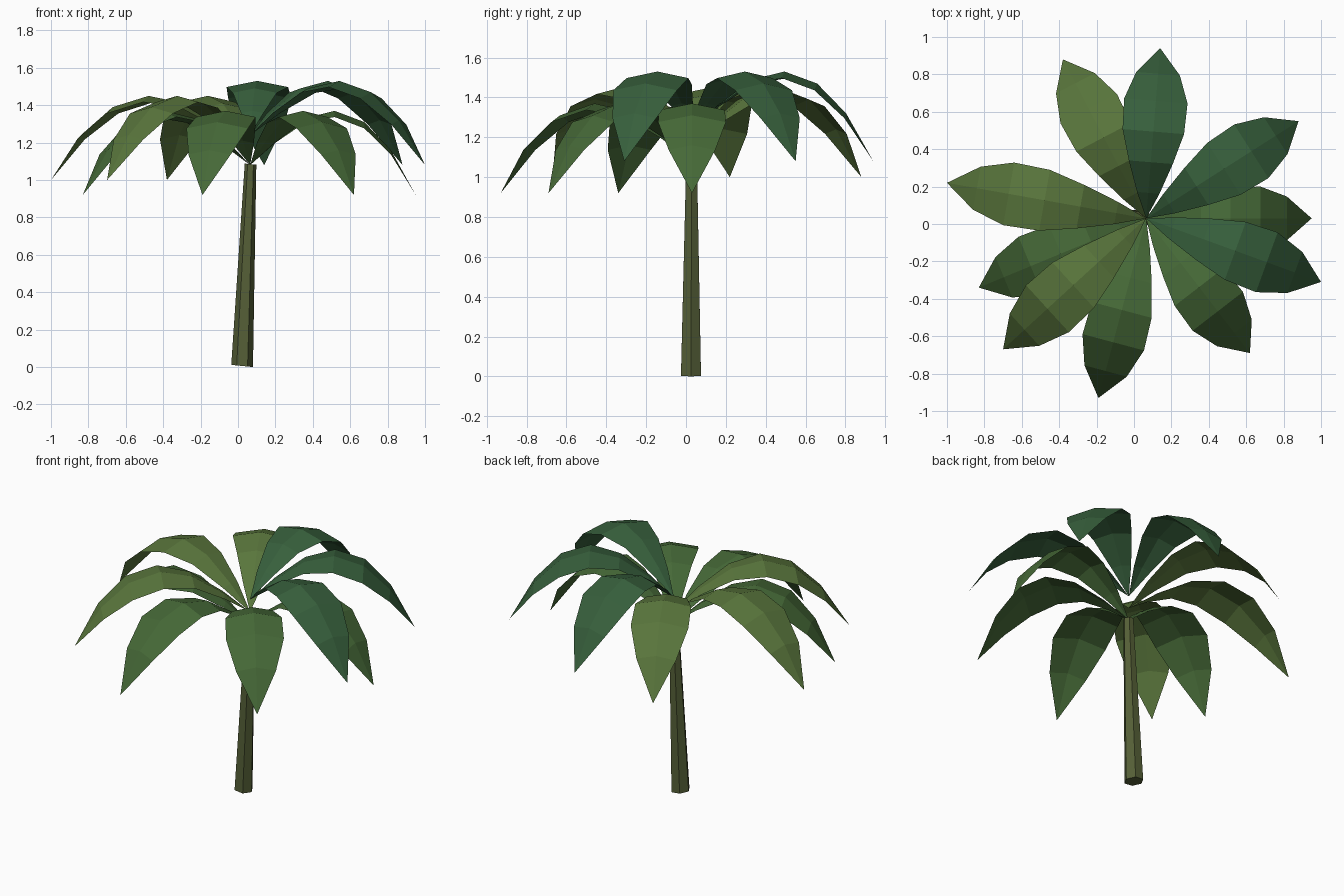
import bpy, bmesh
from math import cos, sin, pi
from mathutils import Vector

if "Cube" in bpy.data.objects:
    bpy.data.objects.remove(bpy.data.objects["Cube"])


def make_object(name, bm, color):
    bmesh.ops.recalc_face_normals(bm, faces=bm.faces)
    me = bpy.data.meshes.new(name)
    bm.to_mesh(me)
    bm.free()
    ob = bpy.data.objects.new(name, me)
    bpy.context.collection.objects.link(ob)
    mat = bpy.data.materials.new(name + "_color")
    mat.diffuse_color = (*color, 1)
    mat.use_nodes = True
    mat.node_tree.nodes["Principled BSDF"].inputs["Base Color"].default_value = mat.diffuse_color
    me.materials.append(mat)
    return ob


# Trunk: leaning six-sided taper
bm = bmesh.new()
rings = []
for cx, cy, z, r in [(0.022, 0.025, 0.006, 0.058), (0.067, 0.028, 1.085, 0.031)]:
    rings.append([bm.verts.new((cx + r * cos(i * pi / 3), cy + r * sin(i * pi / 3),
                                z - 0.1 * r * cos(i * pi / 3))) for i in range(6)])
for i in range(6):
    j = (i + 1) % 6
    bm.faces.new((rings[0][i], rings[0][j], rings[1][j], rings[1][i]))
bm.faces.new(rings[0][::-1])
bm.faces.new(rings[1])
make_object("trunk", bm, (0.09, 0.115, 0.038))

# Leaf rows: fraction of reach, half width, spine height above the tip
ROWS = [(0.15, 0.06, 0.29), (0.33, 0.118, 0.41), (0.51, 0.165, 0.45),
        (0.69, 0.17, 0.39), (0.85, 0.117, 0.24)]
CENTER = Vector((0.065, 0.03, 0))


def add_leaf(bm, x, y, z):
    """Arched, ridged leaf from the crown to a tip at (x, y, z)."""
    reach = Vector((x, y, 0)) - CENTER
    right = Vector((reach.y, -reach.x, 0)).normalized()
    base = bm.verts.new(CENTER + Vector((0, 0, z + 0.16)))
    tip = bm.verts.new((x, y, z))
    rows = []
    for f, w, h in ROWS:
        mid = CENTER + reach * f + Vector((0, 0, z + h))
        drop = Vector((0, 0, 0.2 * w))
        rows.append([bm.verts.new(mid - right * w - drop), bm.verts.new(mid),
                     bm.verts.new(mid + right * w - drop)])
    for k in (0, 1):
        bm.faces.new((base, rows[0][k], rows[0][k + 1]))
        bm.faces.new((tip, rows[-1][k + 1], rows[-1][k]))
        for a, b in zip(rows, rows[1:]):
            bm.faces.new((a[k], b[k], b[k + 1], a[k + 1]))


# Three stacked tiers of leaves, given by their tips
TIERS = {
    "lower_leaves": (0.92, (0.06, 0.14, 0.038),
                     [(0.95, 0.03), (0.62, -0.69), (-0.19, -0.93), (-0.83, -0.34)]),
    "middle_leaves": (1.0, (0.10, 0.18, 0.045),
                      [(-0.70, -0.67), (-1.0, 0.22), (-0.38, 0.88)]),
    "upper_leaves": (1.08, (0.038, 0.115, 0.045),
                     [(0.14, 0.94), (0.88, 0.55), (1.0, -0.31)]),
}
for name, (z, color, tips) in TIERS.items():
    bm = bmesh.new()
    for x, y in tips:
        add_leaf(bm, x, y, z)
    make_object(name, bm, color)
